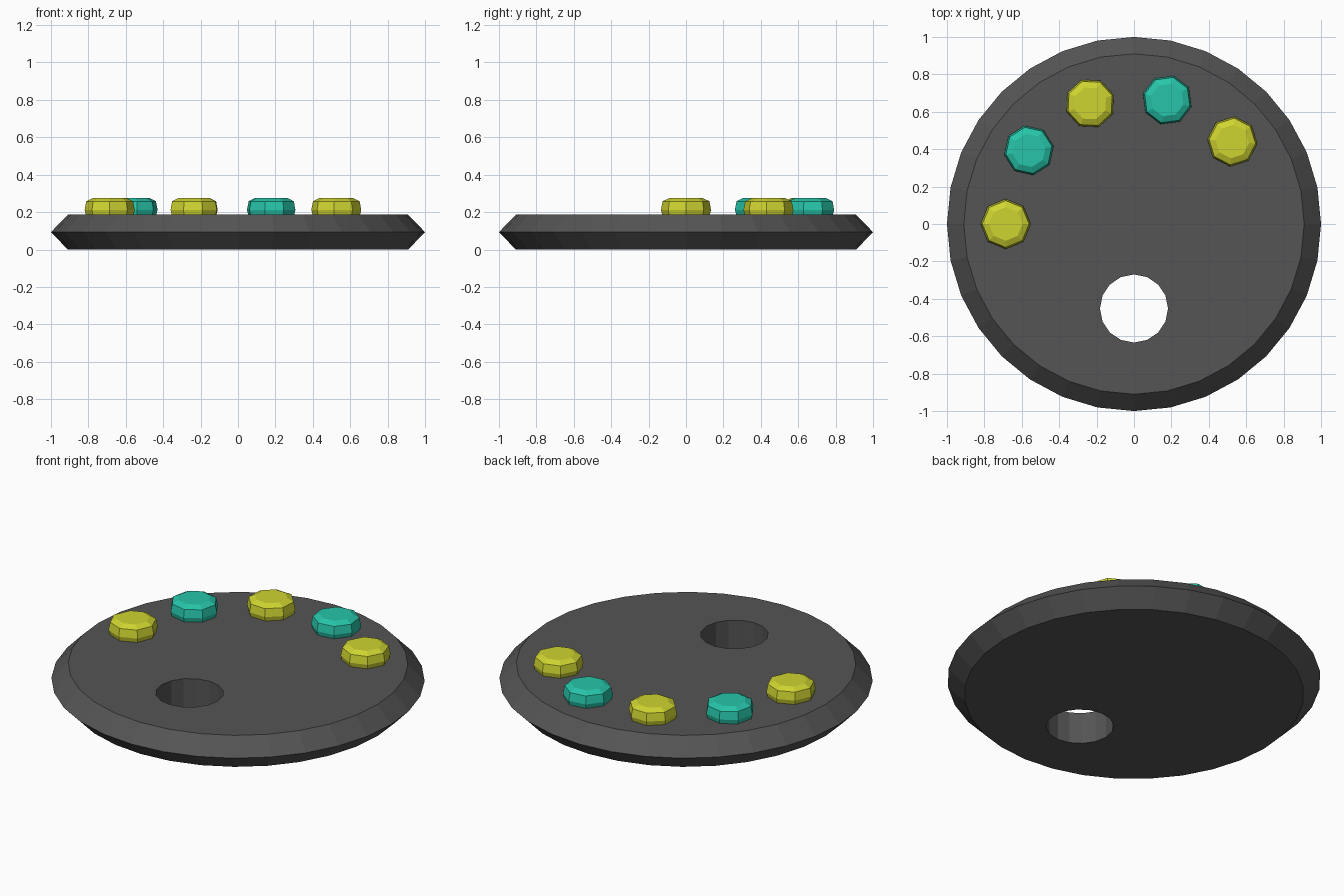
import bpy, bmesh, math

if "Cube" in bpy.data.objects:
    bpy.data.objects.remove(bpy.data.objects["Cube"])


def lathe(name, profile, sides, loc=(0, 0, 0), turn=0.0, color=None):
    """Closed solid of revolution from (radius, z) rings, bottom to top."""
    bm = bmesh.new()
    rings = []
    for r, z in profile:
        rings.append([bm.verts.new((r * math.cos(turn + i * math.tau / sides),
                                    r * math.sin(turn + i * math.tau / sides), z))
                      for i in range(sides)])
    for a, b in zip(rings, rings[1:]):
        for i in range(sides):
            j = (i + 1) % sides
            bm.faces.new((a[i], a[j], b[j], b[i]))
    bm.faces.new(rings[0][::-1])
    bm.faces.new(rings[-1])
    mesh = bpy.data.meshes.new(name)
    bm.to_mesh(mesh)
    bm.free()
    ob = bpy.data.objects.new(name, mesh)
    ob.location = loc
    bpy.context.collection.objects.link(ob)
    if color:
        mesh.materials.append(color)
    return ob


def paint(name, rgb):
    m = bpy.data.materials.new(name)
    m.diffuse_color = (*rgb, 1)
    m.use_nodes = True
    m.node_tree.nodes["Principled BSDF"].inputs["Base Color"].default_value = m.diffuse_color
    return m


dark = paint("dark_board", (0.09, 0.09, 0.09))
yellow = paint("yellow_paint", (0.62, 0.66, 0.03))
teal = paint("teal_paint", (0.02, 0.56, 0.40))

# Palette board with a sharp bevelled rim
board = lathe("palette_board", [(0.91, 0), (1, 0.093), (0.91, 0.186)], 32, color=dark)

# Thumb hole cut through the board
cutter = lathe("thumb_hole_cutter", [(0.182, -0.2), (0.182, 0.4)], 16,
               loc=(0, -0.452, 0), color=dark)
cutter.hide_render = True
cutter.hide_set(True)
cut = board.modifiers.new("thumb_hole", 'BOOLEAN')
cut.operation = 'DIFFERENCE'
cut.solver = 'EXACT'
cut.object = cutter

# Paint dabs along an arc, alternating colours
dab = [(0.122, 0.165), (0.134, 0.212), (0.125, 0.258), (0.09, 0.275)]
for k in range(5):
    ang = math.radians(40 + 35 * k)
    lathe(f"paint_dab_{k + 1}", dab, 8,
          loc=(0.686 * math.cos(ang), 0.686 * math.sin(ang), 0),
          turn=ang, color=teal if k % 2 else yellow)
